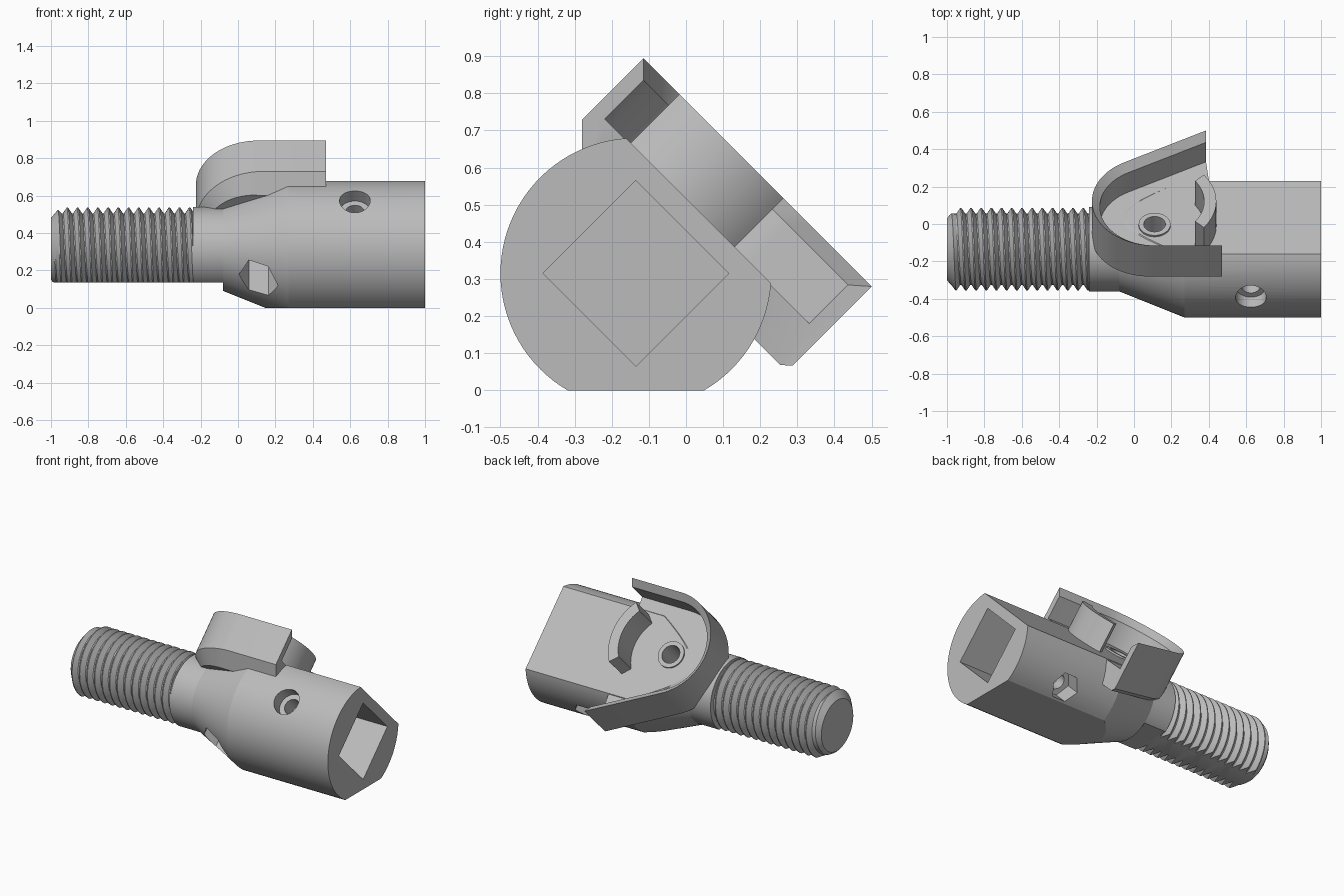
import bpy, bmesh, math
from mathutils import Vector

if "Cube" in bpy.data.objects:
    bpy.data.objects.remove(bpy.data.objects["Cube"])

CY, CZ, Q = -0.135, 0.315, math.sqrt(0.5)
PX, PT = 0.11, -0.06          # hinge pivot in the tilted (x, t, n) frame
FLOOR = 0.235

mat = bpy.data.materials.new("grey_plastic")
mat.diffuse_color = (0.5, 0.5, 0.5, 1)
mat.use_nodes = True
mat.node_tree.nodes["Principled BSDF"].inputs["Base Color"].default_value = mat.diffuse_color


def P(x, t, n):
    """Tilted frame: t runs back and down, n runs back and up."""
    return Vector((x, CY + Q * (t + n), CZ + Q * (n - t)))


def finish(name, bm):
    bmesh.ops.recalc_face_normals(bm, faces=bm.faces)
    me = bpy.data.meshes.new(name)
    bm.to_mesh(me)
    bm.free()
    me.materials.append(mat)
    ob = bpy.data.objects.new(name, me)
    bpy.context.collection.objects.link(ob)
    return ob


def slice_off(bm, co, no):
    """Remove everything on the side the normal points to and cap the cut."""
    geom = bm.verts[:] + bm.edges[:] + bm.faces[:]
    cut = bmesh.ops.bisect_plane(bm, geom=geom, dist=1e-6, plane_co=co, plane_no=no, clear_outer=True)
    edges = [e for e in cut['geom_cut'] if isinstance(e, bmesh.types.BMEdge)]
    bmesh.ops.holes_fill(bm, edges=[e for e in edges if e.is_boundary], sides=0)


def loft(rings):
    """Closed solid through rings of points."""
    bm = bmesh.new()
    vs = [[bm.verts.new(p) for p in r] for r in rings]
    k = len(vs[0])
    for a, b in zip(vs, vs[1:]):
        for i in range(k):
            j = (i + 1) % k
            bm.faces.new((a[i], a[j], b[j], b[i]))
    bm.faces.new(vs[0])
    bm.faces.new(vs[-1])
    bmesh.ops.recalc_face_normals(bm, faces=bm.faces)
    return bm


def lathe(profile, seg=96):
    ang = [2 * math.pi * i / seg for i in range(seg)]
    return loft([[P(x, r * math.cos(a), r * math.sin(a)) for a in ang] for x, r in profile])


def prism(name, sides, r, axis, x, c, lo, hi):
    """Prism along the t or n axis, centred at (x, c)."""
    rings = []
    for d in (lo, hi):
        ring = []
        for i in range(sides):
            a = 2 * math.pi * i / sides
            u, v = x + r * math.cos(a), c + r * math.sin(a)
            ring.append(P(u, v, d) if axis == 'n' else P(u, d, v))
        rings.append(ring)
    return finish(name, loft(rings))


def boolean(ob, other, op):
    m = ob.modifiers.new(op.lower(), 'BOOLEAN')
    m.operation, m.object, m.solver = op, other, 'EXACT'
    bpy.context.view_layer.objects.active = ob
    bpy.ops.object.modifier_apply(modifier=m.name)
    bpy.data.objects.remove(other)


# socket body with a flat underside and a tilted flat top
bm = lathe([(-0.08, 0.225), (0.27, 0.365), (1, 0.365)])
slice_off(bm, (0, 0, 0), (0, 0, -1))
slice_off(bm, P(0, 0, FLOOR + 0.004), (0, Q, Q))
body = finish("socket_body", bm)

# neck
bm = lathe([(-0.24, 0.225), (-0.06, 0.225)])
slice_off(bm, (0, 0, 0.135), (0, 0, -1))
neck = finish("neck", bm)

# cradle: U-shaped wall with a bevelled rim, one arm flared outward
R, TIP, STEPS = 0.335, (0.385, 0.474), 32
dx, dt = TIP[0] - PX, TIP[1] - PT
TAN = math.atan2(dt, dx) + math.acos(R / math.hypot(dx, dt))


def u_ring(inset, inset_flare, n, n_flare):
    pts = [P(0.47, PT - R + inset, n)]
    for i in range(STEPS + 1):
        f = i / STEPS
        a = 1.5 * math.pi + (TAN - 1.5 * math.pi) * f
        r = R - inset - (inset_flare - inset) * f
        pts.append(P(PX + r * math.cos(a), PT + r * math.sin(a), n + (n_flare - n) * f))
    pts.append(P(TIP[0], TIP[1] - inset_flare / math.sin(TAN), n_flare))
    return pts


bm = bmesh.new()
rings = [u_ring(0.09, 0.022, 0.1, 0.1), u_ring(0, 0, 0.19, 0.122), u_ring(0, 0, 0.424, 0.424),
         u_ring(0.042, 0.042, 0.382, 0.382), u_ring(0.042, 0.042, FLOOR, FLOOR)]
vs = [[bm.verts.new(p) for p in r] for r in rings]
for a, b in zip(vs, vs[1:]):
    for i in range(len(a) - 1):
        bm.faces.new((a[i], a[i + 1], b[i + 1], b[i]))
for ring in (vs[0], vs[-1]):
    bm.faces.new(ring)
for e in (0, -1):
    bm.faces.new([r[e] for r in vs])
bm.faces.new((vs[0][0], vs[-1][0], vs[-1][-1], vs[0][-1]))
bmesh.ops.triangulate(bm, faces=[f for f in bm.faces if len(f.verts) > 4])
boolean(body, finish("cradle", bm), 'UNION')

# curved stop lip, concentric with the pivot
arc = [math.radians(-37 + 74 * i / 24) for i in range(25)]
plan = [(0.33, a) for a in arc] + [(0.265, a * 0.95) for a in reversed(arc)]
bm = loft([[P(PX + r * math.cos(a), PT + r * math.sin(a), n) for r, a in plan] for n in (0.15, 0.424)])
boolean(body, finish("stop_lip", bm), 'UNION')

# raised washer, then pivot hole and its nut pocket
boolean(body, prism("washer", 48, 0.085, 'n', PX, PT, 0.15, 0.25), 'UNION')
boolean(body, prism("pivot_hole", 48, 0.058, 'n', PX, PT, -0.12, 0.6), 'DIFFERENCE')
boolean(body, prism("pivot_nut_pocket", 6, 0.105, 'n', PX, PT, -0.6, -0.04), 'DIFFERENCE')

# square socket
S = 0.177
bm = loft([[P(x, -S, -S), P(x, S, -S), P(x, S, S), P(x, -S, S)] for x in (0.35, 1.2)])
boolean(body, finish("square_socket", bm), 'DIFFERENCE')

# cross bolt: counterbore, through hole and nut pocket
boolean(body, prism("counterbore", 48, 0.082, 't', 0.625, 0, -0.6, -0.28), 'DIFFERENCE')
boolean(body, prism("bolt_hole", 32, 0.05, 't', 0.625, 0, -0.5, 0.5), 'DIFFERENCE')
boolean(body, prism("bolt_nut_pocket", 6, 0.09, 't', 0.625, 0, 0.25, 0.6), 'DIFFERENCE')

# helical thread with a chamfered tip, flattened underneath
PITCH, SEG, X0, X1 = 0.0545, 64, -1.0, -0.225
radii = (0.19, 0.19, 0.221, 0.221)
offs = (0, 0.12, 0.5, 0.62)
turns = int((X1 - X0) / PITCH) + 3
bm = bmesh.new()
grid = []
for k in range(turns * 4):
    row = []
    for s in range(SEG + 1):
        x = X0 - 1.2 * PITCH + PITCH * (k // 4 + offs[k % 4] + s / SEG)
        x = min(max(x, X0), X1)
        r = min(radii[k % 4], 0.165 + (x - X0) * 1.2)
        if x == X1:
            r = 0.19
        a = 2 * math.pi * s / SEG
        row.append(bm.verts.new((x, CY + r * math.cos(a), CZ + r * math.sin(a))))
    grid.append(row)
for a, b in zip(grid, grid[1:]):
    for s in range(SEG):
        bm.faces.new((a[s], a[s + 1], b[s + 1], b[s]))
bmesh.ops.remove_doubles(bm, verts=bm.verts, dist=1e-5)
bmesh.ops.holes_fill(bm, edges=[e for e in bm.edges if e.is_boundary], sides=0)
bmesh.ops.recalc_face_normals(bm, faces=bm.faces)
slice_off(bm, (0, 0, 0.135), (0, 0, -1))
thread = finish("threaded_shaft", bm)

# smooth curved faces, keep edges sharp
for ob in (body, neck, thread):
    bpy.ops.object.select_all(action='DESELECT')
    ob.select_set(True)
    bpy.context.view_layer.objects.active = ob
    bpy.ops.object.shade_smooth_by_angle(angle=math.radians(20))
